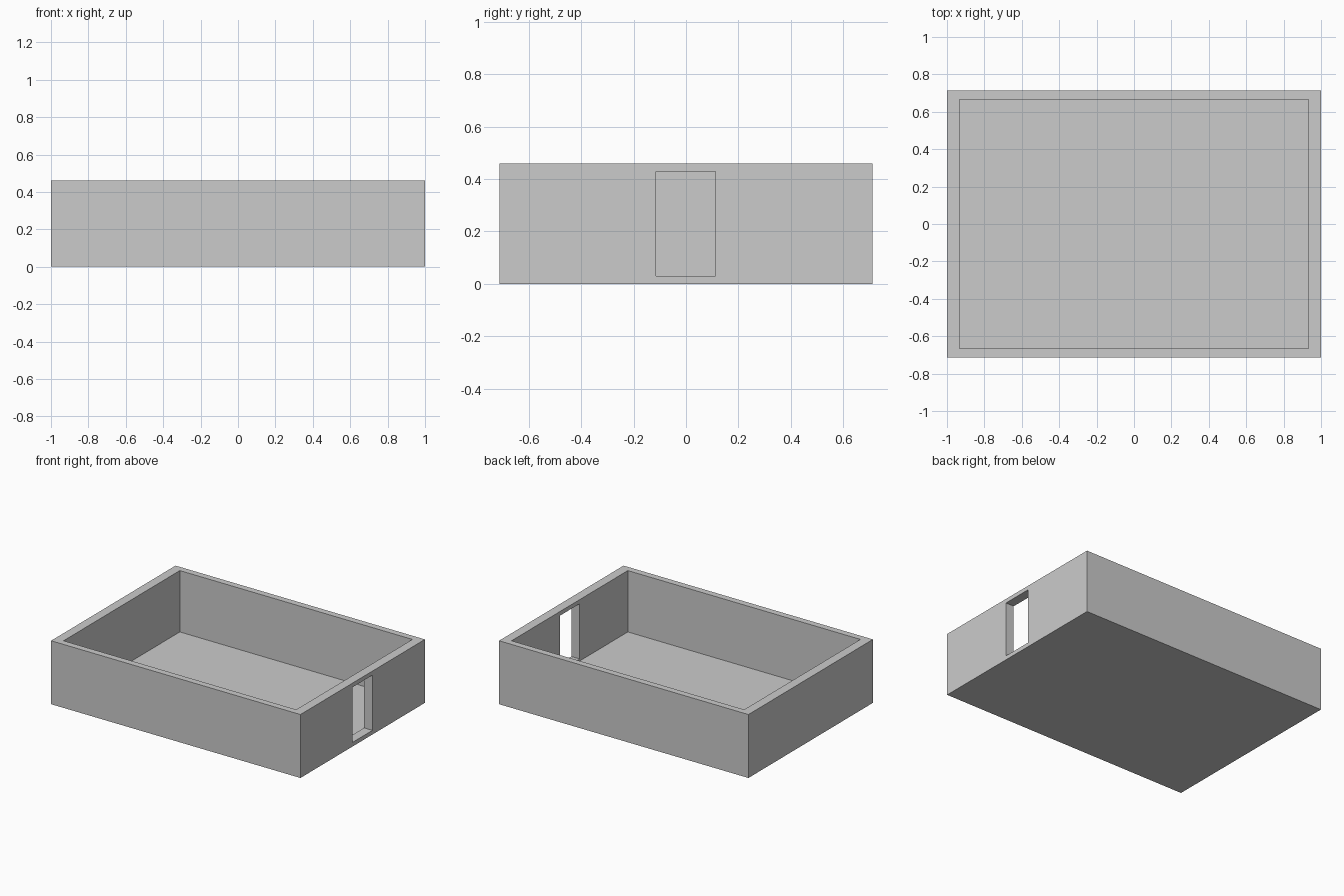
import bpy
import bmesh

if "Cube" in bpy.data.objects:
    bpy.data.objects.remove(bpy.data.objects["Cube"])

grey = bpy.data.materials.new("plain grey")
grey.diffuse_color = (0.6, 0.6, 0.6, 1)
grey.use_nodes = True
grey.node_tree.nodes["Principled BSDF"].inputs["Base Color"].default_value = grey.diffuse_color


def box(name, lo, hi):
    """Axis-aligned box between two corners."""
    mesh = bpy.data.meshes.new(name)
    bm = bmesh.new()
    bmesh.ops.create_cube(bm, size=1)
    for v in bm.verts:
        v.co = [(a + b) / 2 + c * (b - a) for a, b, c in zip(lo, hi, v.co)]
    bm.to_mesh(mesh)
    bm.free()
    obj = bpy.data.objects.new(name, mesh)
    bpy.context.collection.objects.link(obj)
    mesh.materials.append(grey)
    return obj


def cut(target, cutter):
    """Subtract a hidden cutter from the target."""
    mod = target.modifiers.new(cutter.name, 'BOOLEAN')
    mod.operation = 'DIFFERENCE'
    mod.solver = 'EXACT'
    mod.object = cutter
    cutter.hide_render = True
    cutter.hide_set(True)


# Open-topped room with a thin floor
room = box("walled_room", (-1, -0.713, 0), (1, 0.713, 0.46))
cut(room, box("room_cavity", (-0.933, -0.666, 0.015), (0.933, 0.666, 0.6)))

# Doorway through the right wall, with a low sill
cut(room, box("doorway", (0.85, -0.114, 0.03), (1.1, 0.112, 0.43)))
